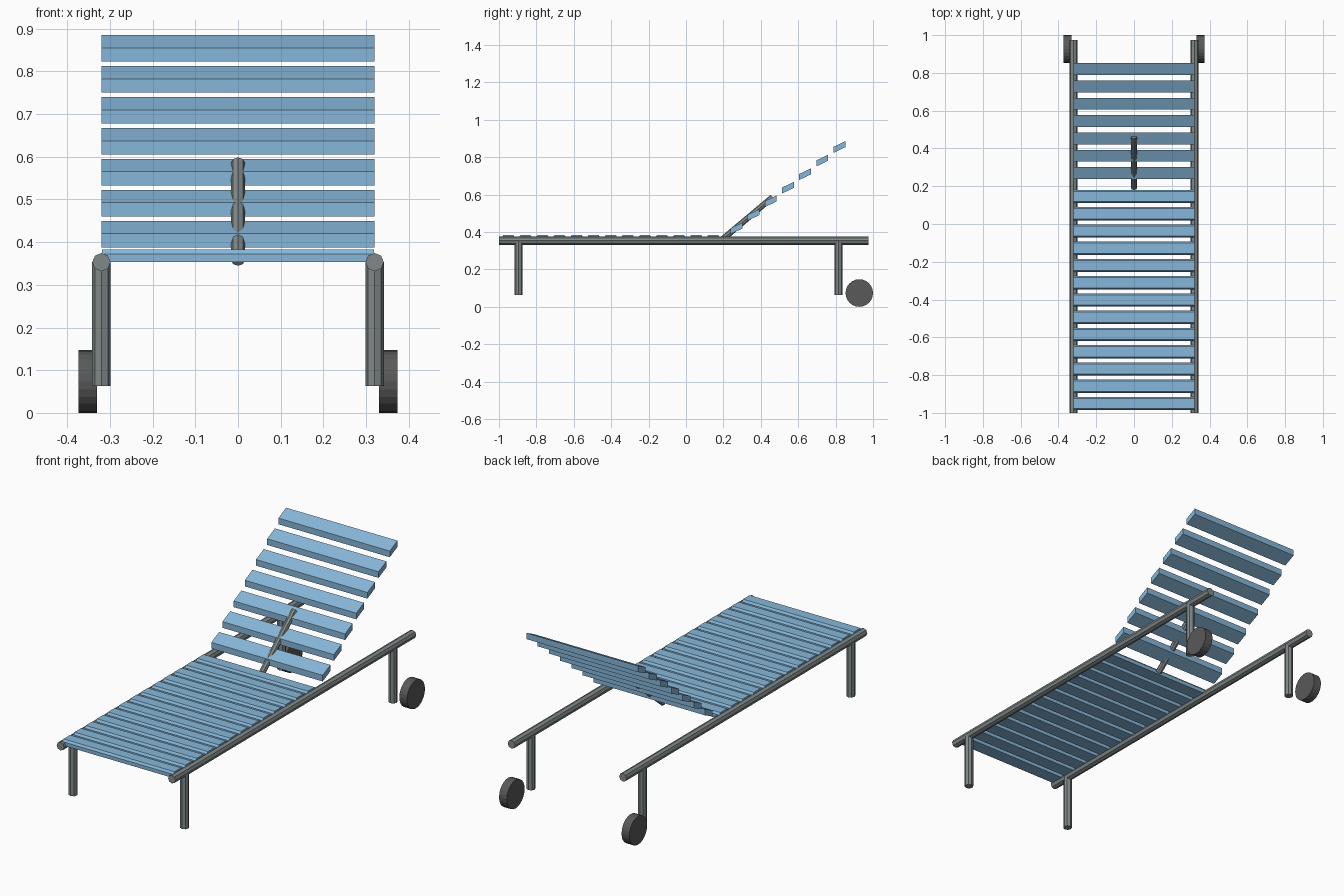
import bpy, bmesh, math
from mathutils import Vector

if "Cube" in bpy.data.objects:
    bpy.data.objects.remove(bpy.data.objects["Cube"])

def mat(name, col):
    m = bpy.data.materials.new(name)
    m.diffuse_color = (*col, 1)
    m.use_nodes = True
    m.node_tree.nodes["Principled BSDF"].inputs["Base Color"].default_value = m.diffuse_color
    return m

blue = mat("blue slats", (0.24, 0.47, 0.69))
metal = mat("grey metal", (0.22, 0.25, 0.25))
rubber = mat("dark rubber", (0.10, 0.10, 0.10))

def finish(name, bm, m):
    bmesh.ops.recalc_face_normals(bm, faces=bm.faces)
    me = bpy.data.meshes.new(name)
    bm.to_mesh(me)
    bm.free()
    me.materials.append(m)
    ob = bpy.data.objects.new(name, me)
    bpy.context.collection.objects.link(ob)

def tube(name, a, b, r, sides, m):
    a, b = Vector(a), Vector(b)
    d = b - a
    bm = bmesh.new()
    bmesh.ops.create_cone(bm, cap_ends=True, segments=sides, radius1=r, radius2=r, depth=d.length)
    bm.transform(d.to_track_quat('Z', 'Y').to_matrix().to_4x4())
    bmesh.ops.translate(bm, vec=(a + b) / 2, verts=bm.verts)
    finish(name, bm, m)

def slat(name, profile, half):
    # extrude a (y, z) profile across x
    bm = bmesh.new()
    ends = [[bm.verts.new((s * half, y, z)) for y, z in profile] for s in (-1, 1)]
    for e in ends:
        bm.faces.new(e)
    n = len(profile)
    for i in range(n):
        j = (i + 1) % n
        bm.faces.new((ends[0][i], ends[0][j], ends[1][j], ends[1][i]))
    finish(name, bm, blue)

# side rails, legs and wheels
for s, side in ((-1, "left"), (1, "right")):
    x = s * 0.32
    tube(f"{side}_rail", (x, -1, 0.353), (x, 0.975, 0.353), 0.0215, 8, metal)
    tube(f"{side}_front_leg", (x, -0.895, 0.063), (x, -0.895, 0.353), 0.0215, 8, metal)
    tube(f"{side}_rear_leg", (x, 0.815, 0.063), (x, 0.815, 0.353), 0.0215, 8, metal)
    tube(f"{side}_wheel", (s * 0.33, 0.9265, 0.0735), (s * 0.374, 0.9265, 0.0735), 0.0735, 24, rubber)

# seat slats
for i in range(13):
    y = -0.985 + i * 0.0913
    slat(f"seat_slat_{i + 1}", [(y, 0.353), (y + 0.07, 0.353), (y + 0.07, 0.372),
                                (y + 0.062, 0.383), (y + 0.008, 0.383), (y, 0.372)], 0.319)

# backrest slats, stepped up and back
for i in range(7):
    y, z = 0.238 + i * 0.0918, 0.388 + i * 0.0725
    slat(f"back_slat_{i + 1}", [(y, z), (y + 0.063, z + 0.03),
                                (y + 0.063, z + 0.062), (y, z + 0.032)], 0.32)

# central backrest support
tube("back_support", (0, 0.19, 0.357), (0, 0.463, 0.586), 0.016, 8, metal)
